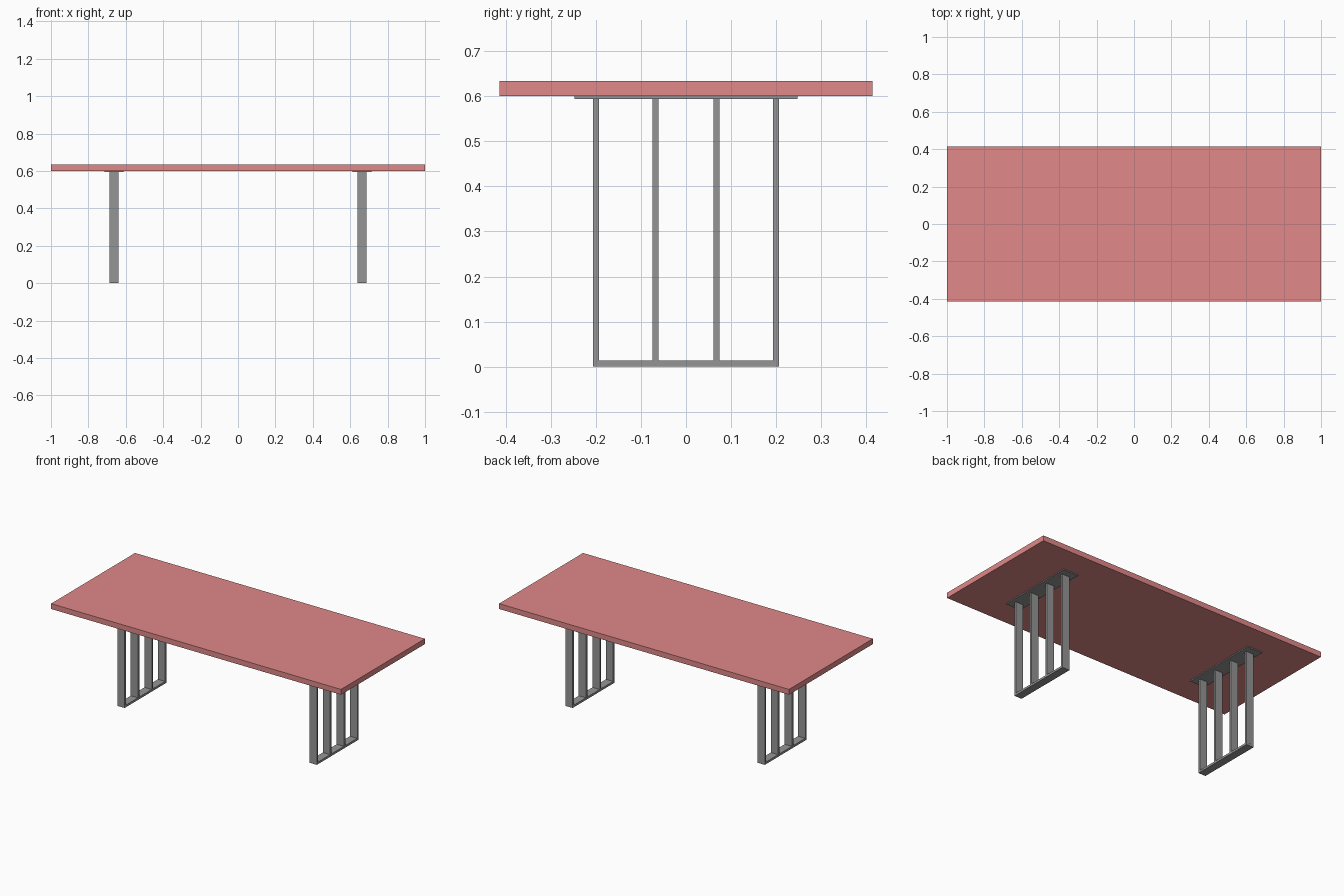
import bpy, bmesh

if "Cube" in bpy.data.objects:
    bpy.data.objects.remove(bpy.data.objects["Cube"])

steel = bpy.data.materials.new("dark_steel")
steel.diffuse_color = (0.3, 0.3, 0.3, 1)
steel.use_nodes = True
steel.node_tree.nodes["Principled BSDF"].inputs["Base Color"].default_value = steel.diffuse_color
red = bpy.data.materials.new("red_top")
red.diffuse_color = (0.75, 0.25, 0.25, 1)
red.use_nodes = True
red.node_tree.nodes["Principled BSDF"].inputs["Base Color"].default_value = red.diffuse_color


def box(name, x, y, z, mat):
    """Box from (min, max) ranges on each axis."""
    bm = bmesh.new()
    bmesh.ops.create_cube(bm, size=1)
    for v in bm.verts:
        v.co = [r[0] if c < 0 else r[1] for c, r in zip(v.co, (x, y, z))]
    me = bpy.data.meshes.new(name)
    bm.to_mesh(me)
    bm.free()
    me.materials.append(mat)
    ob = bpy.data.objects.new(name, me)
    bpy.context.collection.objects.link(ob)
    return ob


TOP_Z, PLATE_Z, BAR = 0.6, 0.5935, 0.0133
HALF_Y = 0.206

# Table top
box("table_top", (-1, 1), (-0.4135, 0.4135), (TOP_Z, 0.6335), red)

for side, cx in (("left", -0.663), ("right", 0.663)):
    leg_x = (cx - 0.025, cx + 0.025)
    # Mounting plate under the top
    box(side + "_mounting_plate", (cx - 0.051, cx + 0.051),
        (-0.247, 0.247), (PLATE_Z, TOP_Z), steel)
    # Floor rail
    box(side + "_floor_rail", leg_x, (-HALF_Y, HALF_Y), (0, BAR), steel)
    # Four flat upright bars
    for i, cy in enumerate((-0.1995, -0.068, 0.068, 0.1995)):
        box(f"{side}_upright_{i + 1}", leg_x,
            (cy - BAR / 2, cy + BAR / 2), (BAR, PLATE_Z), steel)
